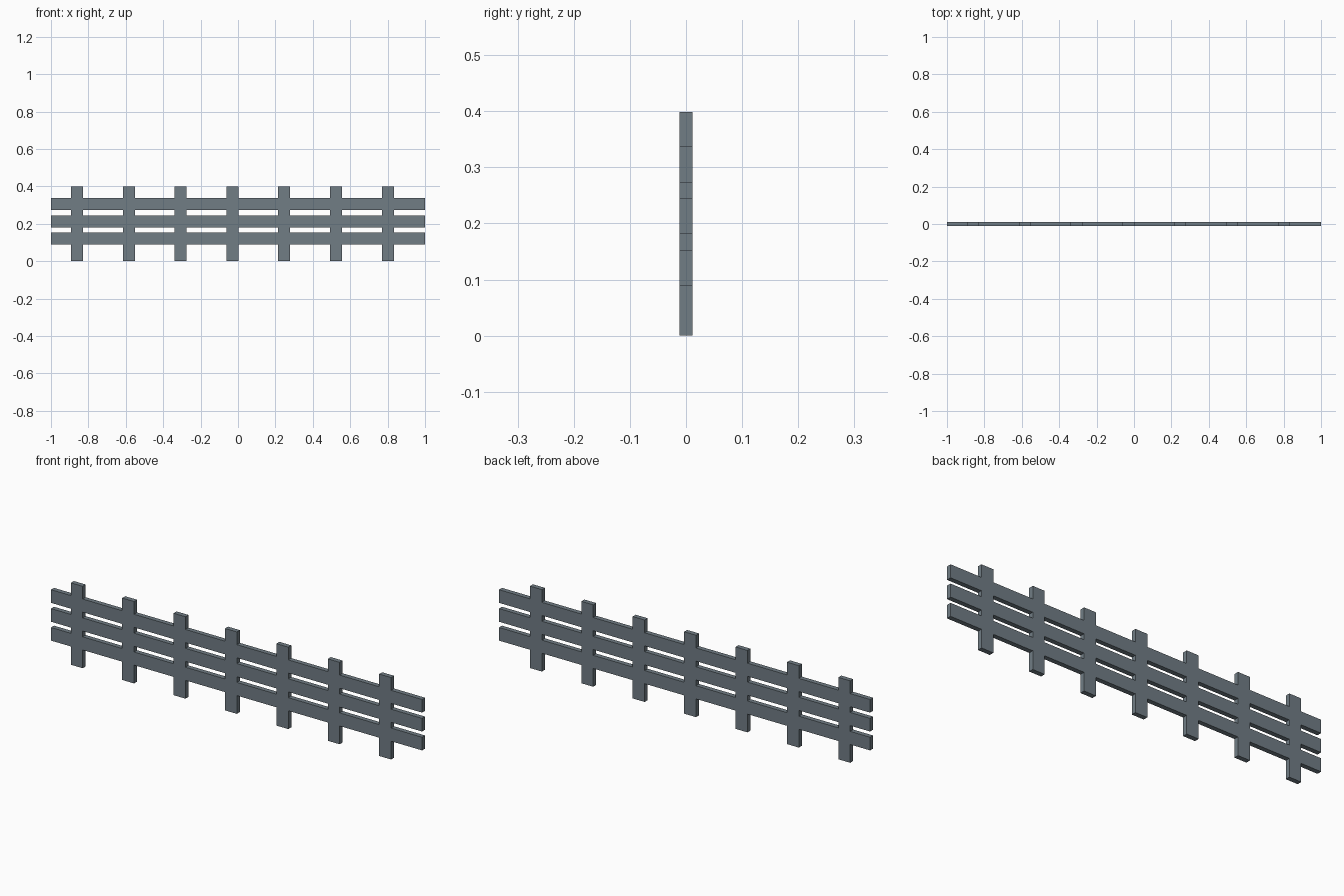
import bpy

if "Cube" in bpy.data.objects:
    bpy.data.objects.remove(bpy.data.objects["Cube"])

# One flat grey for the whole fence
grey = bpy.data.materials.new("slate grey")
grey.diffuse_color = (0.165, 0.205, 0.235, 1.0)
grey.use_nodes = True
grey.node_tree.nodes["Principled BSDF"].inputs["Base Color"].default_value = grey.diffuse_color

DEPTH = 0.023


def board(name, x0, x1, z0, z1):
    bpy.ops.mesh.primitive_cube_add(size=1, location=((x0 + x1) / 2, 0, (z0 + z1) / 2))
    ob = bpy.context.object
    ob.name = name
    ob.scale = (x1 - x0, DEPTH, z1 - z0)
    bpy.ops.object.transform_apply(location=False, rotation=False, scale=True)
    ob.data.materials.append(grey)
    return ob


# Seven upright posts, evenly spaced and slightly off centre
for i in range(7):
    x = -0.861 + i * 0.277
    board(f"post_{i + 1}", x - 0.032, x + 0.032, 0.0, 0.399)

# Three long horizontal rails
for name, z0, z1 in (("lower_rail", 0.089, 0.153),
                     ("middle_rail", 0.181, 0.245),
                     ("upper_rail", 0.273, 0.337)):
    board(name, -1.0, 1.0, z0, z1)
